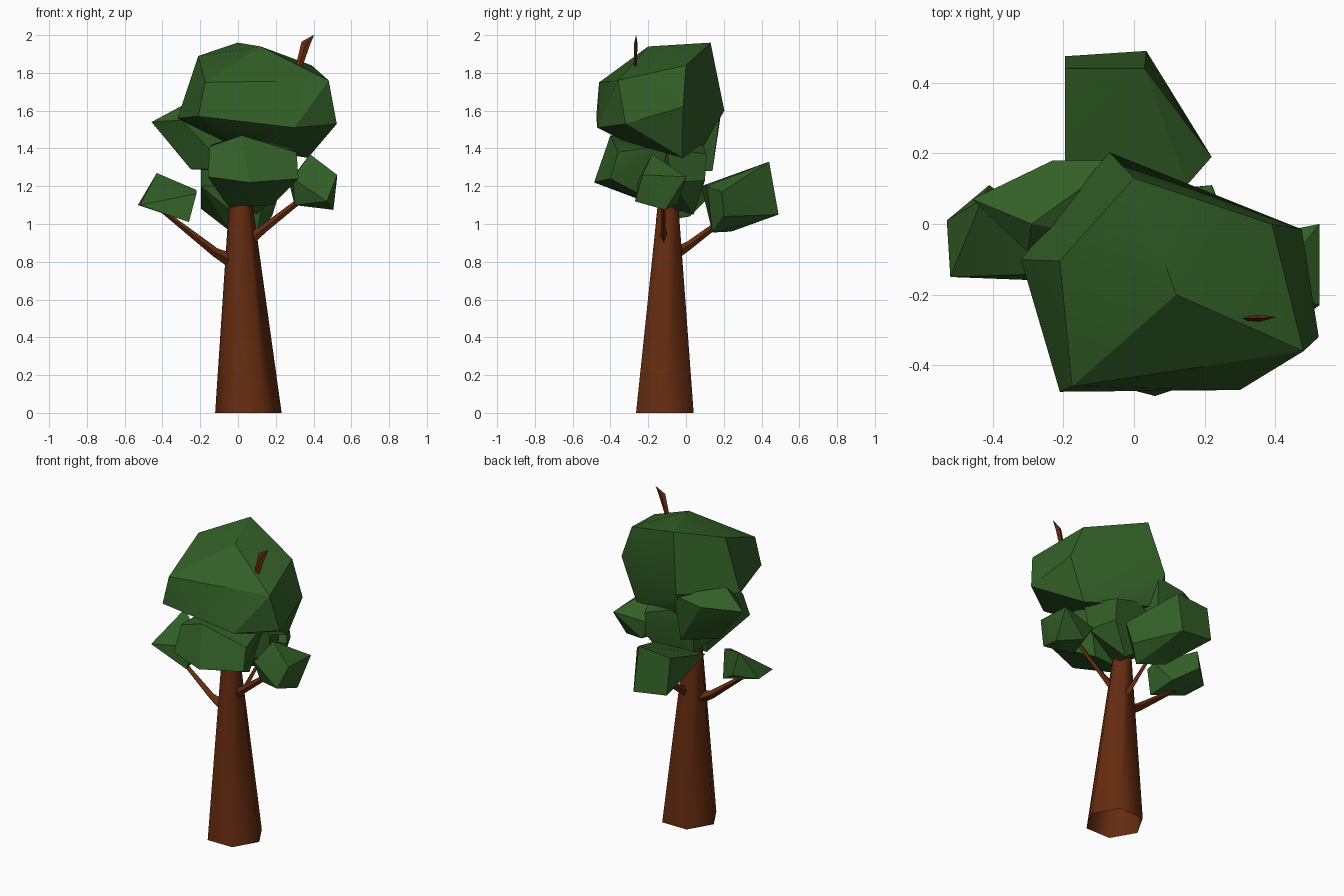
import bpy, bmesh, math
from mathutils import Vector


def material(name, color):
    m = bpy.data.materials.new(name)
    m.diffuse_color = color
    return m


LEAF = material("leaf_green", (0.032, 0.115, 0.02, 1))
BARK = material("bark_brown", (0.13, 0.025, 0.005, 1))


def finish(name, bm, mat, smooth_angle):
    bmesh.ops.recalc_face_normals(bm, faces=bm.faces)
    me = bpy.data.meshes.new(name)
    bm.to_mesh(me)
    bm.free()
    me.materials.append(mat)
    ob = bpy.data.objects.new(name, me)
    bpy.context.collection.objects.link(ob)
    bpy.ops.object.select_all(action='DESELECT')
    ob.select_set(True)
    bpy.context.view_layer.objects.active = ob
    bpy.ops.object.shade_smooth_by_angle(angle=math.radians(smooth_angle))
    return ob


def clump(name, points):
    """Faceted foliage: convex hull of a few corner points."""
    bm = bmesh.new()
    for p in points:
        bm.verts.new(p)
    bmesh.ops.convex_hull(bm, input=bm.verts)
    loose = [v for v in bm.verts if not v.link_faces]
    bmesh.ops.delete(bm, geom=loose, context='VERTS')
    bmesh.ops.dissolve_limit(bm, angle_limit=math.radians(6),
                             verts=bm.verts, edges=bm.edges)
    return finish(name, bm, LEAF, 25)


def limb(name, path, sides, flat=False, thin=1.0):
    """Tapered limb along (x, y, z, radius) points; flat keeps rings level."""
    bm = bmesh.new()
    pts = [Vector(p[:3]) for p in path]
    rings = []
    for i, p in enumerate(path):
        d = (pts[min(i + 1, len(pts) - 1)] - pts[max(i - 1, 0)]).normalized()
        if flat:
            u, v = Vector((1, 0, 0)), Vector((0, 1, 0))
        else:
            u = d.cross(Vector((0, 0, 1))).normalized()
            v = d.cross(u)
        ring = []
        for k in range(sides):
            a = 2 * math.pi * k / sides
            ring.append(bm.verts.new(
                pts[i] + (u * math.cos(a) * thin + v * math.sin(a)) * p[3]))
        rings.append(ring)
    for a, b in zip(rings, rings[1:]):
        for k in range(sides):
            n = (k + 1) % sides
            bm.faces.new((a[k], a[n], b[n], b[k]))
    bm.faces.new(rings[-1])
    return finish(name, bm, BARK, 61 if flat else 40)


# Trunk and branches
limb("trunk", [(0.055, -0.112, 0, 0.176), (0.015, -0.095, 1.1, 0.063),
               (0.02, -0.1, 1.5, 0.045)], 6, flat=True)
limb("left_branch", [(-0.02, -0.1, 0.8, 0.042), (-0.12, -0.1, 0.85, 0.024),
                     (-0.42, -0.09, 1.085, 0.01)], 4)
limb("right_branch", [(0.05, -0.115, 0.91, 0.035), (0.13, -0.12, 0.97, 0.022),
                      (0.36, -0.12, 1.15, 0.014)], 4, thin=0.6)
limb("back_branch", [(0.03, -0.08, 0.83, 0.035), (0.03, 0.02, 0.89, 0.022),
                     (0.03, 0.22, 1.04, 0.014)], 4, thin=0.7)
limb("top_twig", [(0.24, -0.26, 1.6, 0.025), (0.325, -0.268, 1.84, 0.018),
                  (0.358, -0.266, 1.955, 0.024), (0.402, -0.264, 2.0, 0.001)],
     4, thin=0.4)

# Foliage clumps
clump("crown_leaves", [
    (0, 0.13, 1.96), (0.12, -0.2, 1.94), (-0.21, -0.105, 1.89),
    (-0.175, -0.46, 1.75), (0.48, -0.36, 1.76), (0.39, 0, 1.84),
    (0.475, -0.015, 1.62), (-0.32, -0.1, 1.56), (-0.21, -0.475, 1.57),
    (0.3, -0.47, 1.51), (0.523, -0.32, 1.53), (0.37, -0.02, 1.35),
    (-0.07, 0.203, 1.6), (-0.05, 0.1, 1.42), (0.25, -0.33, 1.44),
    (-0.1, -0.3, 1.46)])
clump("upper_left_leaves", [
    (-0.458, 0.07, 1.54), (-0.29, 0.0, 1.63), (-0.23, 0.18, 1.55),
    (-0.04, 0.18, 1.58), (-0.3, -0.08, 1.55), (-0.25, 0.02, 1.29),
    (-0.06, 0.14, 1.28), (0.0, -0.05, 1.5), (-0.05, -0.05, 1.29)])
clump("left_leaves", [
    (-0.43, 0.07, 1.27), (-0.22, -0.08, 1.18), (-0.26, -0.16, 1.01),
    (-0.53, 0.01, 1.1), (-0.52, -0.15, 1.1), (-0.41, 0.11, 1.13),
    (-0.28, 0.02, 1.04), (-0.22, -0.14, 1.16)])
clump("back_leaves", [
    (-0.195, 0.44, 1.31), (0.03, 0.44, 1.33), (-0.195, 0.475, 1.08),
    (0.035, 0.49, 1.05), (0.22, 0.19, 1.17), (0.15, 0.11, 1.2),
    (0.1, 0.14, 0.955), (-0.04, 0.24, 0.96), (-0.195, 0.08, 1.2),
    (0.18, 0.2, 1.04)])
clump("front_leaves", [
    (-0.15, -0.37, 1.41), (0.02, -0.4, 1.47), (0.31, -0.36, 1.38),
    (-0.16, -0.43, 1.25), (0.06, -0.487, 1.22), (0.32, -0.4, 1.24),
    (-0.05, -0.14, 1.09), (0.18, -0.14, 1.1), (-0.14, -0.1, 1.42),
    (0.26, -0.1, 1.42)])
clump("right_leaves", [
    (0.38, -0.18, 1.37), (0.525, -0.23, 1.26), (0.525, 0, 1.25),
    (0.505, -0.11, 1.075), (0.47, -0.27, 1.12), (0.3, -0.2, 1.1),
    (0.27, -0.05, 1.22), (0.35, -0.04, 1.11), (0.29, -0.25, 1.24)])
clump("middle_leaves", [
    (0.22, 0.11, 1.37), (0.225, 0.1, 1.23), (0.06, 0.09, 1.42),
    (-0.1, 0.08, 1.36), (-0.1, 0.06, 1.18), (0.1, 0.04, 1.05),
    (0.3, -0.1, 1.4), (0.28, -0.08, 1.22), (-0.12, -0.15, 1.42),
    (-0.12, -0.15, 1.2), (0.02, -0.14, 1.1)])
